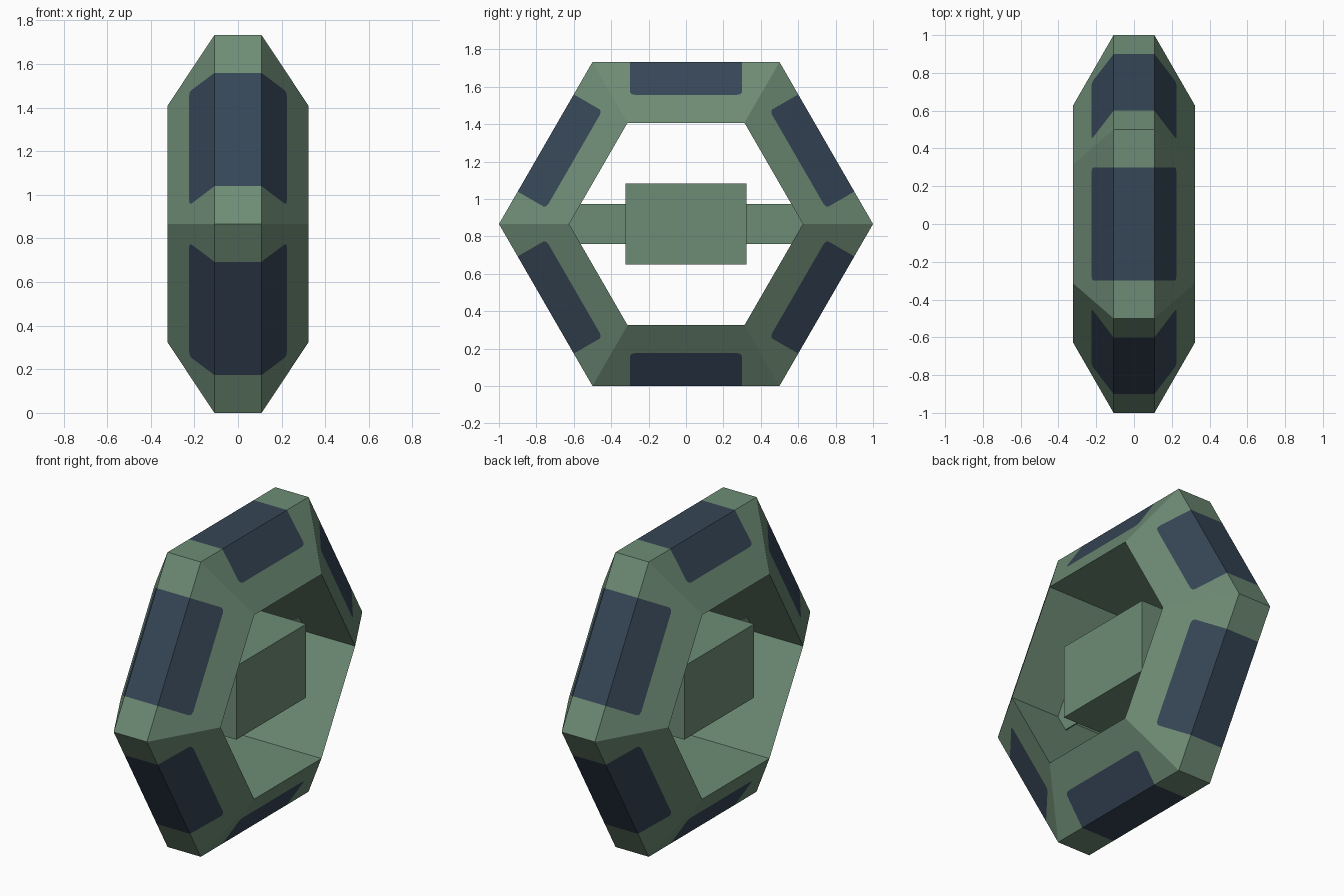
import bpy, bmesh, math
from mathutils import Vector

if "Cube" in bpy.data.objects:
    bpy.data.objects.remove(bpy.data.objects["Cube"])


def material(name, rgb):
    m = bpy.data.materials.new(name)
    m.diffuse_color = (*rgb, 1)
    m.use_nodes = True
    m.node_tree.nodes["Principled BSDF"].inputs["Base Color"].default_value = m.diffuse_color
    return m


GREEN = material("sage green", (0.155, 0.262, 0.178))
NAVY = material("dark slate blue", (0.037, 0.061, 0.094))

CZ = math.sqrt(3) / 2          # height of the ring centre
R_OUT, R_IN = 1.0, 0.625       # hexagon corner radii
W_OUT, W_IN = 0.108, 0.324     # half widths at the outer and inner rims


def add_object(name, bm, mats):
    bmesh.ops.remove_doubles(bm, verts=bm.verts, dist=1e-5)
    bmesh.ops.recalc_face_normals(bm, faces=bm.faces)
    me = bpy.data.meshes.new(name)
    bm.to_mesh(me)
    bm.free()
    for m in mats:
        me.materials.append(m)
    ob = bpy.data.objects.new(name, me)
    bpy.context.collection.objects.link(ob)


def box(name, centre, size):
    bm = bmesh.new()
    bmesh.ops.create_cube(bm, size=1)
    for v in bm.verts:
        v.co = Vector(a * b for a, b in zip(v.co, size)) + Vector(centre)
    add_object(name, bm, [GREEN])


# Hexagonal ring: six bevelled sides with inset coloured panels
bm = bmesh.new()
H = R_IN / 2
panel = [(-.3, 0), (.3, 0), (.3, .49), (.293, .525), (.275, .54),
         (-.275, .54), (-.293, .525), (-.3, .49)]
end = [(.5, 0), (.3, 0), (.3, .49), (.293, .525), (.275, .54), (H, 1)]
rim = [(-.275, .54), (.275, .54), (H, 1), (-H, 1)]

for k in range(6):
    a = math.radians(30 + 60 * k)
    out = Vector((0, math.cos(a), math.sin(a)))
    along = Vector((0, -math.sin(a), math.cos(a)))

    def point(x, t, u):
        r = (R_OUT + (R_IN - R_OUT) * u) * CZ
        return out * r + along * t + Vector((x, 0, CZ))

    def face(points, mat):
        f = bm.faces.new([bm.verts.new(p) for p in points])
        f.material_index = mat

    # sloping side faces
    for s in (-1, 1):
        mirrored_end = [(-t, u) for t, u in end]
        for poly, mat in ((panel, 1), (end, 0), (mirrored_end, 0), (rim, 0)):
            face([point(s * (W_OUT + (W_IN - W_OUT) * u), t, u) for t, u in poly], mat)
    # outer rim, panel in the middle
    for t0, t1, mat in ((-.5, -.3, 0), (-.3, .3, 1), (.3, .5, 0)):
        face([point(x, t, 0) for x, t in
              ((-W_OUT, t0), (W_OUT, t0), (W_OUT, t1), (-W_OUT, t1))], mat)
    # flat inner face
    face([point(x, t, 1) for x, t in
          ((-W_IN, -H), (W_IN, -H), (W_IN, H), (-W_IN, H))], 0)
add_object("hexagonal_ring", bm, [GREEN, NAVY])

# Central block held by two thin flat arms
box("centre_block", (0, 0, CZ), (0.432, 0.648, 0.432))
for side, label in ((-1, "front"), (1, "back")):
    box(label + "_arm", (0, side * 0.48, CZ), (0.008, 0.32, 0.214))
